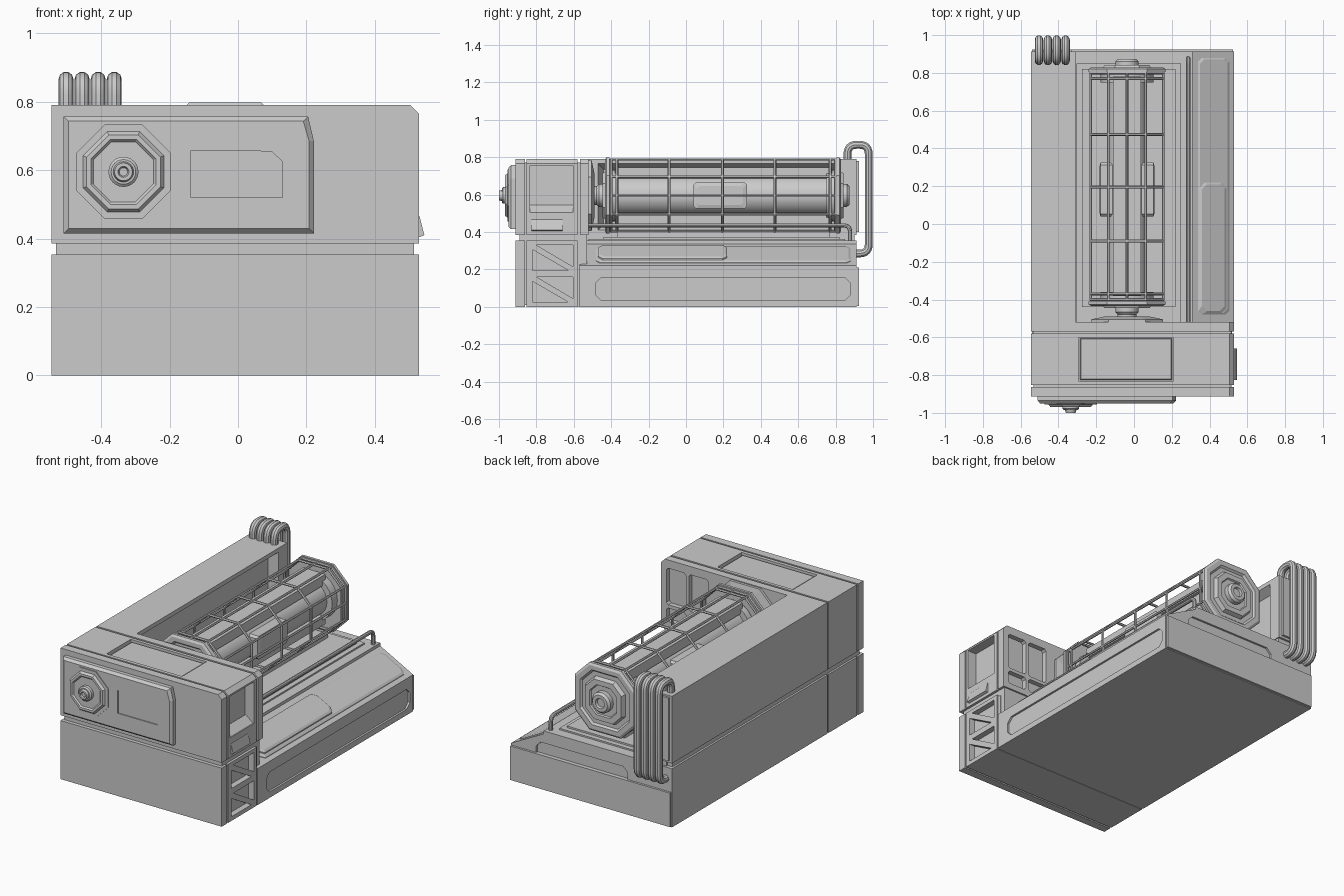
import bpy, bmesh, math
from mathutils import Vector

if "Cube" in bpy.data.objects:
    bpy.data.objects.remove(bpy.data.objects["Cube"])

grey = bpy.data.materials.new("plain_grey")
grey.use_nodes = True
grey.diffuse_color = (0.6, 0.6, 0.6, 1)
grey.node_tree.nodes["Principled BSDF"].inputs["Base Color"].default_value = (0.6, 0.6, 0.6, 1)

CX, CZ = -0.037, 0.595          # axis of the caged cylinder


def place(axis, u, v, d):
    return {"x": (d, u, v), "y": (u, d, v), "z": (u, v, d)}[axis]


def rect(u0, u1, v0, v1, c=0.0):
    """Rectangle outline, corners chamfered by c."""
    if not c:
        return [(u0, v0), (u1, v0), (u1, v1), (u0, v1)]
    return [(u0 + c, v0), (u1 - c, v0), (u1, v0 + c), (u1, v1 - c),
            (u1 - c, v1), (u0 + c, v1), (u0, v1 - c), (u0, v0 + c)]


def octagon(u, v, h, k=0.48):
    return rect(u - h, u + h, v - h, v + h, h * k)


def circle(u, v, r, n=24):
    return [(u + r * math.cos(math.tau * i / n), v + r * math.sin(math.tau * i / n)) for i in range(n)]


def loft(name, axis, sections, smooth=False):
    """Closed solid through (depth, outline) sections along an axis."""
    bm = bmesh.new()
    rings = [[bm.verts.new(place(axis, u, v, d)) for u, v in pts] for d, pts in sections]
    for a, b in zip(rings, rings[1:]):
        for i in range(len(a)):
            j = (i + 1) % len(a)
            bm.faces.new((a[i], a[j], b[j], b[i]))
    bm.faces.new(rings[0])
    bm.faces.new(rings[-1])
    bmesh.ops.recalc_face_normals(bm, faces=bm.faces)
    me = bpy.data.meshes.new(name)
    bm.to_mesh(me)
    bm.free()
    me.materials.append(grey)
    ob = bpy.data.objects.new(name, me)
    bpy.context.collection.objects.link(ob)
    if smooth:
        shade(ob)
    return ob


def shade(ob):
    bpy.ops.object.select_all(action="DESELECT")
    ob.select_set(True)
    bpy.context.view_layer.objects.active = ob
    bpy.ops.object.shade_smooth_by_angle(angle=math.radians(35))


def prism(name, axis, pts, a, b):
    return loft(name, axis, [(a, pts), (b, pts)])


def box(name, x0, x1, y0, y1, z0, z1):
    return prism(name, "z", rect(x0, x1, y0, y1), z0, z1)


def carve(target, *cutters):
    """Subtract each cutter and discard it."""
    for c in cutters:
        m = target.modifiers.new("carve", "BOOLEAN")
        m.operation, m.solver, m.object = "DIFFERENCE", "EXACT", c
        bpy.context.view_layer.update()
        me = bpy.data.meshes.new_from_object(target.evaluated_get(bpy.context.evaluated_depsgraph_get()))
        target.modifiers.clear()
        target.data = me
        bpy.data.objects.remove(c)


def tube(name, pts, r, cyclic=False, fillet=0.0, res=3):
    path = [Vector(p) for p in pts]
    if fillet:
        soft = [path[0]]
        for p, q, s in zip(path, path[1:], path[2:]):
            a, b = q + (p - q).normalized() * fillet, q + (s - q).normalized() * fillet
            for i in range(7):
                t = i / 6
                soft.append(a * (1 - t) ** 2 + q * 2 * t * (1 - t) + b * t * t)
        path = soft + [path[-1]]
    cu = bpy.data.curves.new(name, "CURVE")
    cu.dimensions, cu.bevel_depth, cu.bevel_resolution, cu.use_fill_caps = "3D", r, res, True
    sp = cu.splines.new("POLY")
    sp.points.add(len(path) - 1)
    for pt, p in zip(sp.points, path):
        pt.co = (*p, 1)
    sp.use_cyclic_u = cyclic
    cu.materials.append(grey)
    ob = bpy.data.objects.new(name, cu)
    bpy.context.collection.objects.link(ob)
    bpy.ops.object.select_all(action="DESELECT")
    ob.select_set(True)
    bpy.context.view_layer.objects.active = ob
    bpy.ops.object.convert(target="MESH")
    shade(bpy.context.object)


# Lower body with sloping deck
deck = [(-0.545, 0), (0.53, 0), (0.53, 0.22), (0.31, 0.335), (0.31, 0.353), (-0.545, 0.353)]
base = prism("base", "y", deck, -0.57, 0.912)
carve(base,
      prism("side_slot", "x", rect(-0.485, 0.88, 0.035, 0.155, 0.03), 0.518, 0.6),
      prism("back_slot_low", "y", rect(-0.25, 0.36, 0.04, 0.14, 0.03), 0.9, 1),
      prism("back_slot_high", "y", rect(-0.25, 0.36, 0.18, 0.28, 0.03), 0.9, 1))


# Plates following the deck slope
def slope_plate(name, x0, x1, y0, y1, h, c):
    z = lambda x: 0.22 + (0.53 - x) * 0.115 / 0.22
    ob = loft(name, "z", [(-0.02, rect(x0, x1, y0, y1, c)), (h, rect(x0, x1, y0, y1, c)),
                          (h + 0.006, rect(x0 + .01, x1 - .01, y0 + .01, y1 - .01, c))])
    for v in ob.data.vertices:
        v.co.z += z(v.co.x)


slope_plate("deck_panel", 0.34, 0.505, -0.48, 0.88, 0.003, 0.02)
slope_plate("deck_hatch", 0.35, 0.49, -0.47, 0.22, 0.016, 0.025)

# Recessed core joining all blocks, visible in the grooves
box("groove_core_front", -0.533, 0.515, -0.89, -0.53, 0.01, 0.77)
box("groove_core_wall", -0.533, -0.33, -0.58, 0.89, 0.3, 0.42)

# Lower front block
prism("lower_front_slab", "z", rect(-0.545, 0.53, -0.912, -0.862), 0, 0.353)
lower = box("lower_front_block", -0.545, 0.53, -0.852, -0.58, 0, 0.353)
box("lower_front_seam", -0.54, 0.52, -0.59, -0.56, 0.002, 0.345)
for z in (0.025, 0.195):
    for pts in ([(-0.82, z), (-0.63, z), (-0.82, z + 0.11)],
                [(-0.605, z + 0.135), (-0.605, z + 0.02), (-0.8, z + 0.135)]):
        carve(lower, prism("truss_cut", "x", pts, 0.495, 0.6))
        carve(bpy.data.objects["groove_core_front"], prism("truss_cut", "x", pts, 0.495, 0.6))

# Upper front block with chamfered shoulder
shoulder = [(-0.545, 0.385), (0.53, 0.385), (0.53, 0.765), (0.505, 0.79), (-0.545, 0.79)]
prism("upper_front_slab", "y", shoulder, -0.912, -0.862)
upper = prism("upper_front_block", "y", shoulder, -0.852, -0.58)
rear = prism("upper_rear_slab", "y", shoulder, -0.568, -0.52)
core = bpy.data.objects["groove_core_front"]
for ob in (upper, core):
    carve(ob, box("top_hatch_cut", -0.295, 0.21, -0.83, -0.6, 0.765, 0.9),
          box("side_window_cut", 0.47, 0.6, -0.835, -0.605, 0.505, 0.755))
loft("top_hatch", "z", [(0.74, rect(-0.285, 0.2, -0.825, -0.605)), (0.776, rect(-0.285, 0.2, -0.825, -0.605)),
                        (0.78, rect(-0.28, 0.195, -0.82, -0.61))])
prism("side_lip", "y", [(0.52, 0.4), (0.545, 0.41), (0.531, 0.465), (0.52, 0.48)], -0.825, -0.66)
prism("window_sill", "y", [(0.46, 0.5), (0.53, 0.5), (0.475, 0.545)], -0.835, -0.605)

# Four-pane recess on the back of the front block
for x in (0.215, 0.365):
    for z0, z1 in ((0.42, 0.5), (0.52, 0.74)):
        for ob in (rear, core):
            carve(ob, prism("pane_cut", "y", rect(x, x + 0.13, z0, z1, 0.012), -0.55, -0.4))


# Raised front panel
def front_outline(i):
    return [(-0.51 + i, 0.415 + i), (0.222 - i, 0.415 + i), (0.222 - i, 0.685),
            (0.205 - i, 0.757 - i), (-0.51 + i, 0.757 - i)]


panel = loft("front_panel", "y", [(-0.89, front_outline(0)), (-0.935, front_outline(0)),
                                  (-0.95, front_outline(0.014))])
screen = [(-0.137, 0.52), (0.13, 0.52), (0.13, 0.625), (0.098, 0.655), (-0.137, 0.657)]
carve(panel, prism("screen_cut", "y", screen, -0.944, -1.1))

# Octagonal dial
DX = -0.335
loft("dial_plate", "y", [(-0.94, octagon(DX, CZ, 0.138, 0.6)), (-0.955, octagon(DX, CZ, 0.138, 0.6)),
                         (-0.955, octagon(DX, CZ, 0.118, 0.6)), (-0.968, octagon(DX, CZ, 0.108, 0.6)),
                         (-0.968, octagon(DX, CZ, 0.095, 0.6)), (-0.96, octagon(DX, CZ, 0.088, 0.6))])
loft("dial_knob", "y", [(d, circle(DX, CZ, r)) for d, r in
                        ((-0.95, 0.044), (-0.978, 0.044), (-0.985, 0.036), (-0.985, 0.03),
                         (-1.0, 0.026), (-1.0, 0.016), (-0.99, 0.012))], True)

# Tall side wall with recessed inner face
wall = box("side_wall", -0.545, -0.31, -0.568, 0.912, 0.385, 0.79)
carve(wall, loft("wall_cut", "x", [(-0.2, rect(-0.47, 0.83, 0.41, 0.765)), (-0.31, rect(-0.47, 0.83, 0.41, 0.765)),
                                   (-0.36, rect(-0.44, 0.8, 0.44, 0.735))]))
box("wall_foot", -0.5, -0.315, -0.53, 0.9, 0.35, 0.39)
box("back_plate", -0.54, 0.525, 0.9, 0.925, 0.005, 0.21)
box("wall_back_plate", -0.53, -0.33, 0.9, 0.925, 0.4, 0.78)

# Cradle under the cylinder
box("cradle_low", -0.305, 0.25, -0.52, 0.85, 0.34, 0.362)
box("cradle_mid", -0.275, 0.22, -0.44, 0.82, 0.35, 0.372)
box("cradle_keel", -0.13, 0.06, -0.37, 0.77, 0.36, 0.4)

# Cage: hoops and lengthwise bars
outline = octagon(CX, CZ, 0.192)
for y in (-0.4, -0.37, -0.09, 0.195, 0.475, 0.77, 0.8):
    tube("cage_hoop", [(u, y, v) for u, v in outline], 0.008, True, res=1)
mids = [(CX + s * 0.192, CZ) for s in (-1, 1)] + [(CX, CZ + s * 0.192) for s in (-1, 1)]
for u, v in outline + mids:
    tube("cage_bar", [(u, -0.4, v), (u, 0.8, v)], 0.007, res=1)

# Inner cylinder with bands and cover plates
loft("inner_cylinder", "y", [(y, circle(CX, CZ, r)) for y, r in
                             ((-0.4, 0.14), (-0.36, 0.14), (-0.36, 0.105), (0.75, 0.105), (0.75, 0.14), (0.8, 0.14))], True)
for s in (-1, 1):
    loft("inner_side_cover", "x", [(CX + s * 0.07, rect(0.04, 0.325, 0.525, 0.665, 0.012)),
                                   (CX + s * 0.14, rect(0.04, 0.325, 0.525, 0.665, 0.012)),
                                   (CX + s * 0.146, rect(0.06, 0.305, 0.545, 0.645, 0.012))])
    box("inner_rib", CX - 0.075, CX + 0.075, -0.38, 0.78, CZ + s * 0.12 - 0.03, CZ + s * 0.12 + 0.03)


# Stepped octagonal end caps, mirrored
def end_cap(name, y, s):
    steps = ((0, 0.203), (0.016, 0.203), (0.024, 0.19), (0.024, 0.165), (0.012, 0.155),
             (0.012, 0.13), (0.036, 0.12), (0.036, 0.09), (0.028, 0.085))
    loft(name, "y", [(y + s * d, octagon(CX, CZ, h)) for d, h in steps])
    knob = ((0.02, 0.062), (0.055, 0.062), (0.068, 0.05), (0.068, 0.03), (0.055, 0.026))
    loft(name + "_knob", "y", [(y + s * d, circle(CX, CZ, r)) for d, r in knob], True)


end_cap("rear_cap", 0.805, 1)
end_cap("front_cap", -0.41, -1)
loft("mount_plate", "y", [(-0.53, octagon(CX, CZ, 0.19)), (-0.505, octagon(CX, CZ, 0.19)),
                          (-0.49, octagon(CX, CZ, 0.12))])
loft("mount_shaft", "y", [(-0.5, circle(CX, CZ, 0.05)), (-0.44, circle(CX, CZ, 0.05))], True)

# Four looping pipes at the back corner, and the deck rail
for i in range(4):
    x = -0.503 + 0.047 * i
    tube("back_pipe", [(x, 0.863, 0.76), (x, 0.863, 0.866), (x, 0.977, 0.866), (x, 0.977, 0.285), (x, 0.9, 0.285)],
         0.022, fillet=0.05)
tube("deck_rail", [(0.287, -0.53, 0.435), (0.287, 0.877, 0.435), (0.287, 0.877, 0.34)], 0.012, fillet=0.035)
